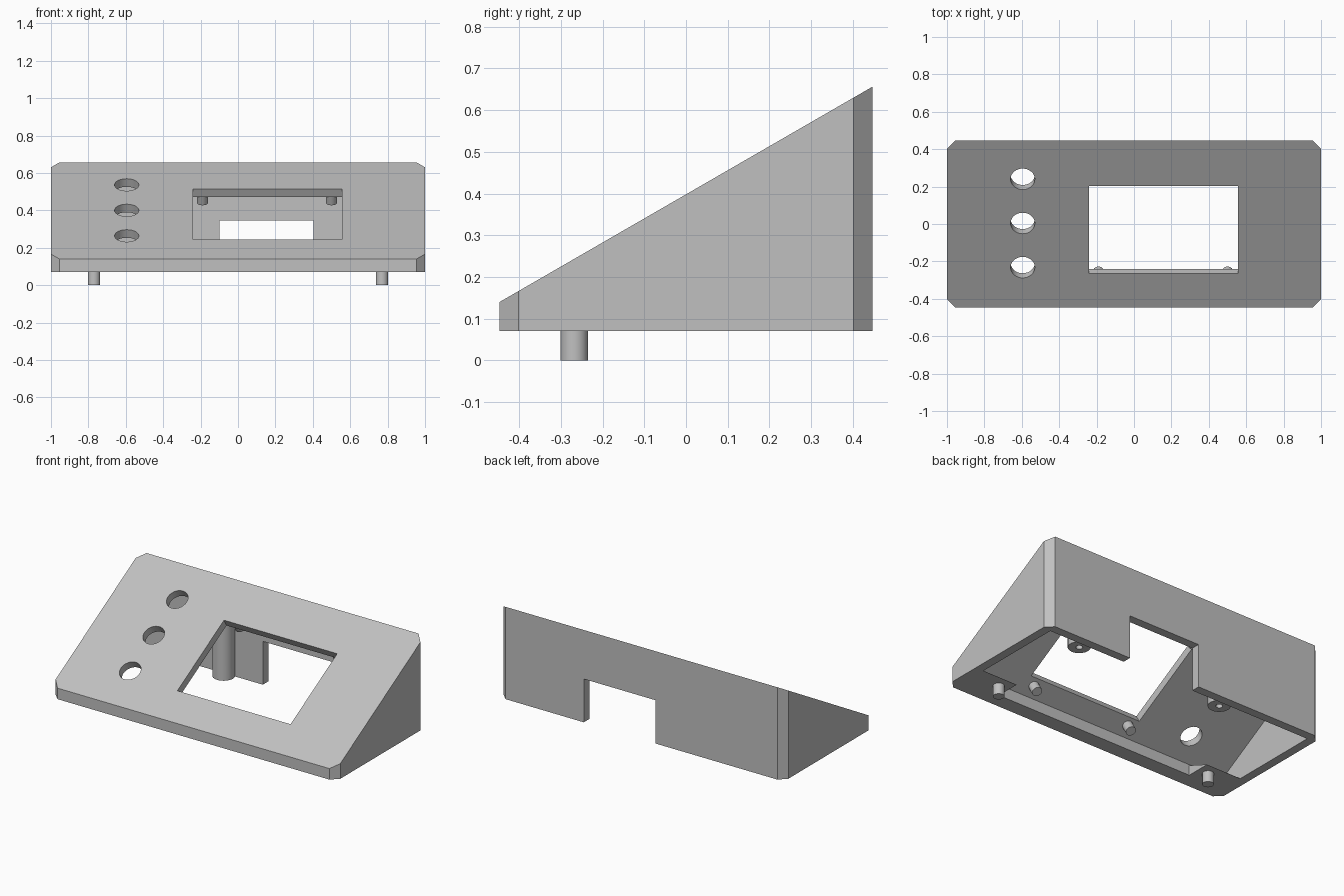
import bpy, bmesh, math
from mathutils import Matrix

cube = bpy.data.objects.get("Cube")
if cube:
    bpy.data.objects.remove(cube, do_unlink=True)

grey = bpy.data.materials.new("plain grey")
grey.use_nodes = True
grey.diffuse_color = (0.53, 0.53, 0.53, 1)
grey.node_tree.nodes["Principled BSDF"].inputs["Base Color"].default_value = (0.53, 0.53, 0.53, 1)

FRONT, BACK, BASE = -0.447, 0.447, 0.07
TILT = math.radians(30)
PANEL = 0.05


def top(y):
    """Height of the sloping panel's outer face."""
    return 0.14 + (y - FRONT) * math.tan(TILT)


def under(y):
    """Height of the sloping panel's inner face."""
    return top(y) - PANEL / math.cos(TILT)


def prism(name, plan, low, high):
    """Upright prism on a plan; low and high give z for each y."""
    bm = bmesh.new()
    lower = [bm.verts.new((x, y, low(y))) for x, y in plan]
    upper = [bm.verts.new((x, y, high(y))) for x, y in plan]
    n = len(plan)
    bm.faces.new(lower[::-1])
    bm.faces.new(upper)
    for i in range(n):
        j = (i + 1) % n
        bm.faces.new((lower[i], lower[j], upper[j], upper[i]))
    bmesh.ops.recalc_face_normals(bm, faces=bm.faces)
    return finish(name, bm)


def finish(name, bm):
    mesh = bpy.data.meshes.new(name)
    bm.to_mesh(mesh)
    bm.free()
    mesh.materials.append(grey)
    obj = bpy.data.objects.new(name, mesh)
    bpy.context.collection.objects.link(obj)
    return obj


def rect(x0, x1, y0, y1):
    return [(x0, y0), (x1, y0), (x1, y1), (x0, y1)]


def circle(x, y, r, n=32):
    return [(x + r * math.cos(2 * math.pi * i / n), y + r * math.sin(2 * math.pi * i / n))
            for i in range(n)]


def on_panel(x, y):
    """Frame on the panel's outer face, local z pointing out of it."""
    return Matrix.Translation((x, y, top(y))) @ Matrix.Rotation(TILT, 4, "X")


def tilted(name, x, y, plan, z0, z1):
    obj = prism(name, plan, lambda _: z0, lambda _: z1)
    obj.data.transform(on_panel(x, y))
    return obj


def cut(target, cutters):
    for c in cutters:
        c.hide_render = True
        mod = target.modifiers.new("cut", "BOOLEAN")
        mod.operation, mod.solver, mod.object = "DIFFERENCE", "EXACT", c
    bpy.context.view_layer.update()
    graph = bpy.context.evaluated_depsgraph_get()
    mesh = bpy.data.meshes.new_from_object(target.evaluated_get(graph))
    target.modifiers.clear()
    target.data = mesh
    for c in cutters:
        bpy.data.objects.remove(c, do_unlink=True)


# Sloping shell with chamfered upright corners
c = 0.045
corner = [(1, BACK - c), (1 - c, BACK)]
half = [(1 - c, FRONT), (1, FRONT + c)] + corner
plan = half + [(-x, y) for x, y in reversed(half)]
shell = prism("sloped_shell", plan, lambda y: BASE, top)

# Hollow inside, rear opening, screen window and button holes
WALL_X, IN_FRONT, IN_BACK = 0.945, -0.35, 0.392
WIN_L, WIN_R, WIN_F, WIN_B = -0.24, 0.555, -0.265, 0.202
length = (WIN_B - WIN_F) / math.cos(TILT)
cutters = [
    prism("cavity", rect(-WALL_X, WALL_X, IN_FRONT, IN_BACK), lambda y: -0.1, under),
    prism("rear_opening", rect(-0.1, 0.405, 0.36, 0.5), lambda y: -0.1, lambda y: 0.345),
    tilted("window", 0, WIN_F, rect(WIN_L, WIN_R, 0, length), -0.1, 0.1),
]
for y in (-0.232, 0.004, 0.24):
    cutters.append(tilted("button_hole", -0.595, y, circle(0, 0, 0.065), -0.1, 0.1))
cut(shell, cutters)
parts = [shell]

# Screen pegs beside the window, square to the panel
for x in (-0.19, 0.5):
    for row, along in (("front", -0.05), ("rear", length + 0.045)):
        parts.append(tilted(f"{row}_screen_peg", x, WIN_F, circle(0, along, 0.03),
                            -PANEL - 0.06, -PANEL + 0.01))

# Wedge shelves in the front corners, each with a locating foot
for side, s in (("left", 1), ("right", -1)):
    y_end = -0.195
    parts.append(prism(f"{side}_wedge_shelf",
                       rect(*sorted((s * 0.7, s * 0.96)), IN_FRONT - 0.005, y_end),
                       lambda y: BASE, lambda y: BASE + 0.001 + 0.4 * (y_end - y)))
    parts.append(prism(f"{side}_foot", circle(s * 0.77, -0.268, 0.033),
                       lambda y: 0, lambda y: 0.085))

# Rear screw posts with pilot holes
for x in (-0.34, 0.69):
    post = prism("screw_post", circle(x, 0.342, 0.065),
                 lambda y: 0.08, lambda y: under(y) + 0.01)
    cut(post, [prism("pilot", circle(x, 0.342, 0.02, 16), lambda y: 0, lambda y: 0.25)])
    parts.append(post)

# Smooth the round parts, keep edges crisp
bpy.ops.object.select_all(action="DESELECT")
for p in parts:
    p.select_set(True)
bpy.context.view_layer.objects.active = shell
bpy.ops.object.shade_smooth_by_angle(angle=math.radians(25))
